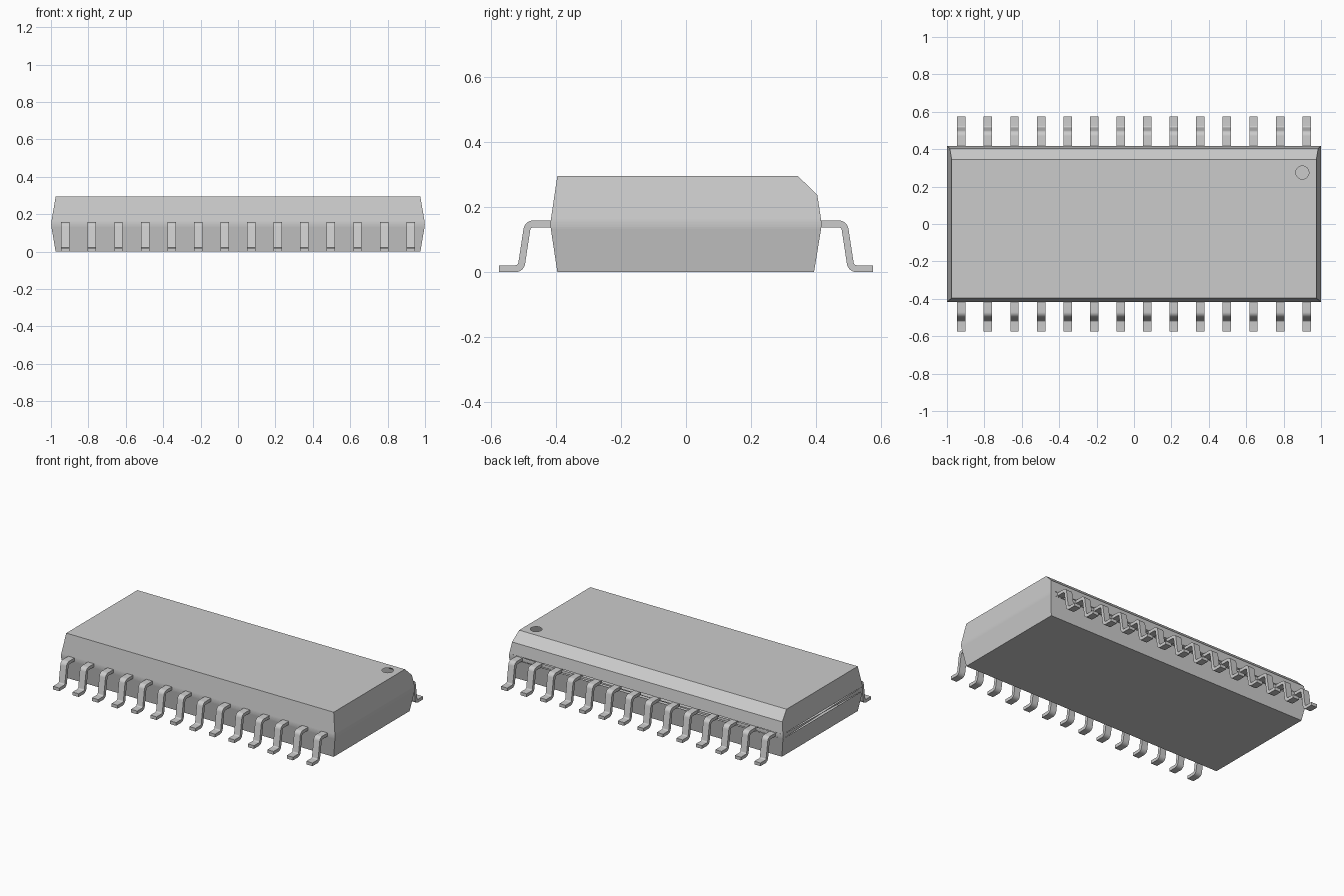
import bpy, bmesh, math
from mathutils import Vector

cube = bpy.data.objects.get("Cube")
if cube:
    bpy.data.objects.remove(cube, do_unlink=True)

grey = bpy.data.materials.new("plain grey")
grey.use_nodes = True
grey.diffuse_color = (0.6, 0.6, 0.6, 1)
grey.node_tree.nodes["Principled BSDF"].inputs["Base Color"].default_value = (0.6, 0.6, 0.6, 1)


def make_object(name, bm):
    bmesh.ops.recalc_face_normals(bm, faces=bm.faces[:])
    mesh = bpy.data.meshes.new(name)
    bm.to_mesh(mesh)
    bm.free()
    mesh.materials.append(grey)
    obj = bpy.data.objects.new(name, mesh)
    bpy.context.collection.objects.link(obj)
    return obj


def activate(obj):
    bpy.ops.object.select_all(action='DESELECT')
    obj.select_set(True)
    bpy.context.view_layer.objects.active = obj


# Package body: drafted both ways from a parting line, chamfered along the back
SEAM, TOP, BOTTOM = 0.147, 0.295, 0.001
profile = [(-0.396, BOTTOM), (-0.418, SEAM), (-0.396, TOP), (0.345, TOP),
           (0.404, 0.237), (0.418, SEAM), (0.394, BOTTOM)]
bm = bmesh.new()
ends = []
for side in (-1, 1):
    ring = [bm.verts.new((side * (1 - 0.17 * abs(z - SEAM)), y, z)) for y, z in profile]
    bm.faces.new(ring[1:6])
    bm.faces.new((ring[0], ring[1], ring[5], ring[6]))
    ends.append(ring)
for i in range(len(profile)):
    j = (i + 1) % len(profile)
    bm.faces.new((ends[0][i], ends[0][j], ends[1][j], ends[1][i]))

# Slightly rounded parting line
seam_edges = [e for e in bm.edges if all(abs(v.co.z - SEAM) < 1e-4 for v in e.verts)]
bmesh.ops.bevel(bm, geom=seam_edges, offset=0.015, segments=4, profile=0.5, affect='EDGES')
body = make_object("package_body", bm)

# Round orientation dimple sunk into the top
bm = bmesh.new()
bmesh.ops.create_cone(bm, cap_ends=True, segments=48, radius1=0.035, radius2=0.035, depth=0.04)
bmesh.ops.translate(bm, verts=bm.verts[:], vec=(0.9, 0.275, TOP))
cutter = make_object("dimple_cutter", bm)
cutter.hide_render = True
cut = body.modifiers.new("dimple", 'BOOLEAN')
cut.operation = 'DIFFERENCE'
cut.solver = 'EXACT'
cut.object = cutter
activate(body)
bpy.ops.object.modifier_apply(modifier=cut.name)
bpy.data.objects.remove(cutter, do_unlink=True)


def fillet(prev, corner, nxt, radius, steps=6):
    """Points of an arc rounding one corner of a path."""
    a, b = (prev - corner).normalized(), (nxt - corner).normalized()
    half = math.acos(a.dot(b)) / 2
    centre = corner + (a + b).normalized() * (radius / math.sin(half))
    reach = radius / math.tan(half)
    start, end = corner + a * reach - centre, corner + b * reach - centre
    return [centre + start.lerp(end, k / steps).normalized() * radius for k in range(steps + 1)]


# Gull-wing lead: a bent centreline thickened to a strip
THICK, WIDTH = 0.021, 0.045
path = [Vector(p) for p in ((0.40, 0.148), (0.487, 0.148), (0.508, 0.0105), (0.575, 0.0105))]
line = [path[0]]
for k in (1, 2):
    line += fillet(path[k - 1], path[k], path[k + 1], 0.019)
line.append(path[3])


def add_lead(name, x, side):
    bm = bmesh.new()
    rings = []
    for i, p in enumerate(line):
        # mitre each joint so the strip keeps its thickness
        before = (p - line[i - 1]).normalized() if i else (line[1] - p).normalized()
        after = (line[i + 1] - p).normalized() if i < len(line) - 1 else before
        t = (before + after).normalized()
        n = Vector((-t.y, t.x)) * THICK / 2 / t.dot(before)
        rings.append([bm.verts.new((x + w * WIDTH / 2, side * q.x, q.y))
                      for w, q in ((-1, p - n), (1, p - n), (1, p + n), (-1, p + n))])
    for r, s in zip(rings, rings[1:]):
        for k in range(4):
            m = (k + 1) % 4
            bm.faces.new((r[k], r[m], s[m], s[k]))
    bm.faces.new(rings[0])
    bm.faces.new(rings[-1])
    activate(make_object(name, bm))
    bpy.ops.object.shade_smooth_by_angle(angle=math.radians(30))


# Fourteen leads along each long side
COUNT, PITCH = 14, 0.142
for label, side in (("front", -1), ("back", 1)):
    for i in range(COUNT):
        add_lead(f"{label}_lead_{i + 1}", (i - (COUNT - 1) / 2) * PITCH, side)
